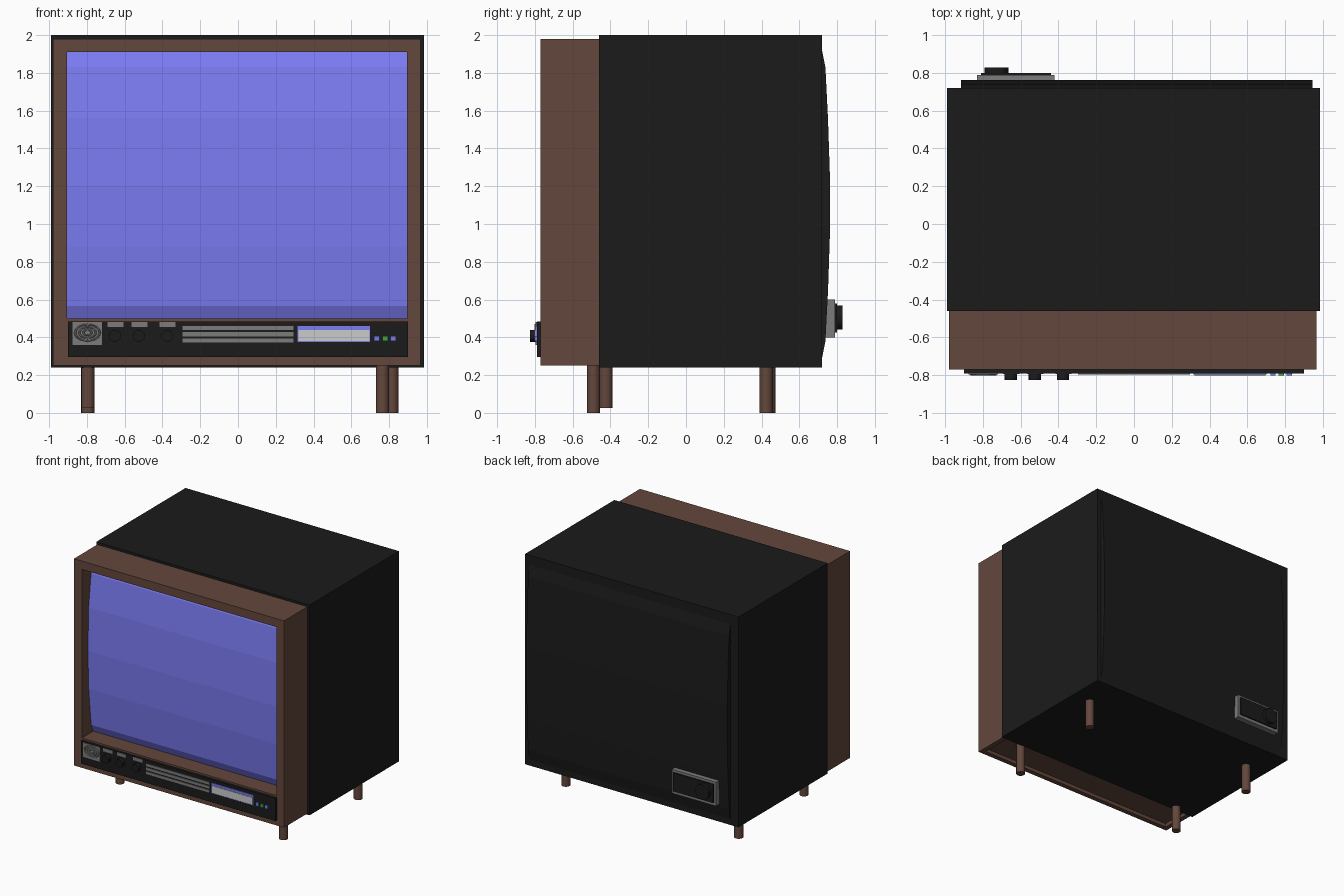
import bpy, bmesh, math

if "Cube" in bpy.data.objects:
    bpy.data.objects.remove(bpy.data.objects["Cube"])


def material(name, r, g, b):
    m = bpy.data.materials.new(name)
    m.diffuse_color = (r, g, b, 1)
    m.use_nodes = True
    m.node_tree.nodes["Principled BSDF"].inputs["Base Color"].default_value = m.diffuse_color
    return m


BLACK = material("black", 0.011, 0.011, 0.011)
BROWN = material("brown", 0.125, 0.063, 0.045)
BLUE = material("blue", 0.2, 0.2, 0.9)
GREY = material("grey", 0.2, 0.2, 0.2)
GREEN = material("green", 0.05, 0.4, 0.05)


def finish(name, bm, mat):
    bmesh.ops.recalc_face_normals(bm, faces=bm.faces)
    me = bpy.data.meshes.new(name)
    bm.to_mesh(me)
    bm.free()
    ob = bpy.data.objects.new(name, me)
    bpy.context.collection.objects.link(ob)
    if mat:
        me.materials.append(mat)
    return ob


def box(name, x, y, z, mat=None):
    """Box from (min, max) pairs on each axis."""
    bm = bmesh.new()
    bmesh.ops.create_cube(bm, size=1)
    for v in bm.verts:
        v.co = [r[0] + (c + 0.5) * (r[1] - r[0]) for c, r in zip(v.co, (x, y, z))]
    return finish(name, bm, mat)


def extrude_x(name, profile, x, mat):
    """Extrude a (y, z) outline along x."""
    bm = bmesh.new()
    face = bm.faces.new([bm.verts.new((x[0], y, z)) for y, z in profile])
    new = bmesh.ops.extrude_face_region(bm, geom=[face])["geom"]
    verts = [g for g in new if isinstance(g, bmesh.types.BMVert)]
    bmesh.ops.translate(bm, verts=verts, vec=(x[1] - x[0], 0, 0))
    return finish(name, bm, mat)


def cylinder(name, loc, radius, depth, mat, along_y=False, sides=16):
    bm = bmesh.new()
    bmesh.ops.create_cone(bm, cap_ends=True, segments=sides, radius1=radius,
                          radius2=radius, depth=depth)
    ob = finish(name, bm, mat)
    ob.location = loc
    if along_y:
        ob.rotation_euler.x = math.pi / 2
    bpy.ops.object.select_all(action="DESELECT")
    ob.select_set(True)
    bpy.context.view_layer.objects.active = ob
    bpy.ops.object.shade_smooth_by_angle()
    return ob


def cut(ob, cutter):
    mod = ob.modifiers.new("cut", "BOOLEAN")
    mod.operation, mod.solver, mod.object = "DIFFERENCE", "EXACT", cutter
    bpy.context.view_layer.objects.active = ob
    bpy.ops.object.modifier_apply(modifier=mod.name)
    bpy.data.objects.remove(cutter)


# Cabinet and bulged back panel
box("cabinet", (-0.99, 0.985), (-0.46, 0.72), (0.24, 2.0), BLACK)
extrude_x("back_panel", [(0.70, 0.29), (0.72, 0.29), (0.738, 0.38), (0.752, 0.65),
                         (0.762, 0.95), (0.762, 1.25), (0.752, 1.55), (0.738, 1.83),
                         (0.72, 1.92), (0.70, 1.92)], (-0.915, 0.945), BLACK)

# Wooden front frame with screen opening and recessed underside
frame = box("front_frame", (-0.98, 0.965), (-0.77, -0.46), (0.25, 1.98), BROWN)
cut(frame, box("cutter", (-0.905, 0.895), (-0.9, -0.3), (0.50, 1.91)))
cut(frame, box("cutter", (-0.94, 0.925), (-0.73, -0.3), (0.1, 0.28)))

# Curved screen
extrude_x("screen", [(-0.46, 0.50), (-0.62, 0.50), (-0.65, 0.565), (-0.682, 0.88),
                     (-0.692, 1.2), (-0.682, 1.56), (-0.65, 1.83), (-0.62, 1.91),
                     (-0.46, 1.91)], (-0.905, 0.895), BLUE)

# Control panel
box("control_panel", (-0.9, 0.9), (-0.79, -0.77), (0.295, 0.485), BLACK)
box("speaker", (-0.875, -0.72), (-0.797, -0.78), (0.36, 0.48), GREY)
for i, r in enumerate((0.018, 0.036, 0.054)):
    bpy.ops.mesh.primitive_torus_add(major_segments=24, minor_segments=6, major_radius=r,
                                     minor_radius=0.005, location=(-0.797, -0.797, 0.425),
                                     rotation=(math.pi / 2, 0, 0))
    ring = bpy.context.object
    ring.name = f"speaker_ring_{i + 1}"
    ring.scale = (1.2, 0.8, 1)
    ring.data.materials.append(GREY)

# Dials with label plates
for i, x in enumerate((-0.652, -0.525, -0.375)):
    cylinder(f"dial_{i + 1}", (x, -0.803, 0.408), 0.032, 0.044, BLACK, True)
    box(f"dial_plate_{i + 1}", (x - 0.04, x + 0.045), (-0.794, -0.78), (0.455, 0.482), GREY)

# Vent slats
for i, z in enumerate((0.383, 0.416, 0.449)):
    box(f"vent_slat_{i + 1}", (-0.295, 0.295), (-0.796, -0.78), (z - 0.011, z + 0.011), GREY)

# Display and buttons
box("display_rim", (0.315, 0.70), (-0.797, -0.78), (0.375, 0.46), BLUE)
box("display", (0.32, 0.695), (-0.801, -0.79), (0.38, 0.44))
for i, (x, mat) in enumerate(((0.735, BLUE), (0.779, GREEN), (0.822, BLUE))):
    box(f"button_{i + 1}", (x - 0.014, x + 0.014), (-0.801, -0.78), (0.38, 0.408), mat)

# Socket box on the back
box("socket_plate", (-0.83, -0.42), (0.73, 0.788), (0.40, 0.60), GREY)
box("socket_inset", (-0.81, -0.44), (0.77, 0.80), (0.425, 0.58), BLACK)
cylinder("socket_knob", (-0.727, 0.80, 0.505), 0.064, 0.056, BLACK, True, 20)

# Legs
for name, x, y, bottom in (("front_right_leg", 0.765, -0.49, 0),
                           ("front_left_leg", -0.795, -0.425, 0.025),
                           ("back_right_leg", 0.815, 0.425, 0),
                           ("back_left_leg", -0.795, 0.438, 0)):
    cylinder(name, (x, y, (bottom + 0.29) / 2), 0.035, 0.29 - bottom, BROWN)
